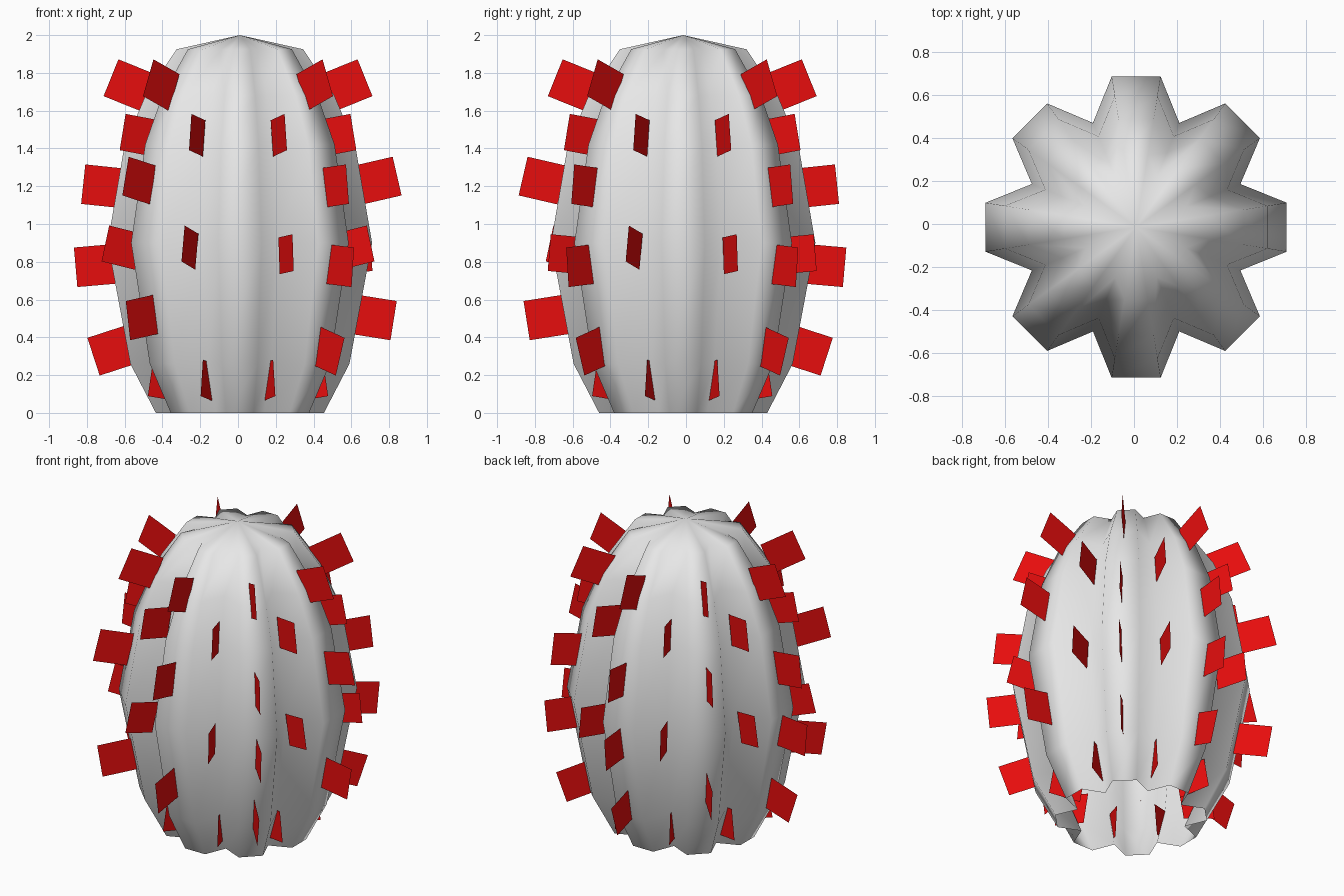
import bpy, bmesh
from math import sin, cos, radians, pi
from mathutils import Vector

old = bpy.data.objects.get("Cube")
if old:
    bpy.data.objects.remove(old, do_unlink=True)


def material(name, color):
    m = bpy.data.materials.new(name)
    m.use_nodes = True
    m.diffuse_color = color
    m.node_tree.nodes["Principled BSDF"].inputs["Base Color"].default_value = color
    return m


def finish(name, bm, mat):
    mesh = bpy.data.meshes.new(name)
    bm.to_mesh(mesh)
    bm.free()
    mesh.materials.append(mat)
    ob = bpy.data.objects.new(name, mesh)
    bpy.context.collection.objects.link(ob)
    return ob


grey = material("pale grey", (0.8, 0.8, 0.8, 1))
red = material("spine red", (0.8, 0.004, 0.004, 1))
LOBES = 8
CENTRE = Vector((0.01, -0.015, 0))

# Ribbed body: (ridge radius, height) rings, open underneath
profile = [(0.445, 0), (0.58, 0.26), (0.70, 0.9), (0.61, 1.42), (0.5, 1.68), (0.335, 1.925)]
section = []
for i in range(LOBES):
    a = 2 * pi * i / LOBES
    out, side = Vector((cos(a), sin(a), 0)), Vector((-sin(a), cos(a), 0))
    valley = a + pi / LOBES
    section += [out - side * 0.163, out + side * 0.163,
                Vector((cos(valley), sin(valley), 0)) * 0.75]
bm = bmesh.new()
rings = [[bm.verts.new(CENTRE + p * r + Vector((0, 0, z))) for p in section] for r, z in profile]
count = len(section)
for low, high in zip(rings, rings[1:]):
    for i in range(count):
        j = (i + 1) % count
        bm.faces.new((low[i], low[j], high[j], high[i]))
apex = bm.verts.new(CENTRE + Vector((0, 0, 2)))
for i in range(count):
    bm.faces.new((rings[-1][i], rings[-1][(i + 1) % count], apex))
for f in bm.faces:
    f.smooth = True
finish("ribbed_body", bm, grey)


# Spines: square upright cards, each row entry is (radius, height, tilt)
def spines(name, angles, rows, size):
    bm = bmesh.new()
    h = size / 2
    for angle in angles:
        a = radians(angle)
        out = Vector((cos(a), sin(a), 0))
        for r, z, tilt in rows:
            t = radians(tilt)
            u = out * cos(t) + Vector((0, 0, sin(t)))
            v = Vector((0, 0, cos(t))) - out * sin(t)
            c = Vector((0, -0.02, z)) + out * r
            bm.faces.new([bm.verts.new(c + u * i * h + v * j * h)
                          for i, j in ((-1, -1), (1, -1), (1, 1), (-1, 1))])
    finish(name, bm, red)


top = (0.575, 1.735, 22)
spines("ridge_spines_sparse", (0, -90, -135, 135),
       [top, (0.74, 1.23, 13), (0.72, 0.505, -9)], 0.21)
spines("ridge_spines_dense", (-45, 45, 90, 180),
       [top, (0.715, 1.2, 6), (0.755, 0.78, -5), (0.665, 0.33, -18)], 0.21)
upper, lower = (0.565, 1.47, 10), (0.405, 0.17, 9)
spines("valley_spines_high", (-22.5, -112.5, -157.5, 157.5),
       [upper, (0.665, 0.875, 13), lower], 0.195)
spines("valley_spines_low", (-67.5, 22.5, 67.5, 112.5),
       [upper, (0.665, 0.84, 5), lower], 0.195)
